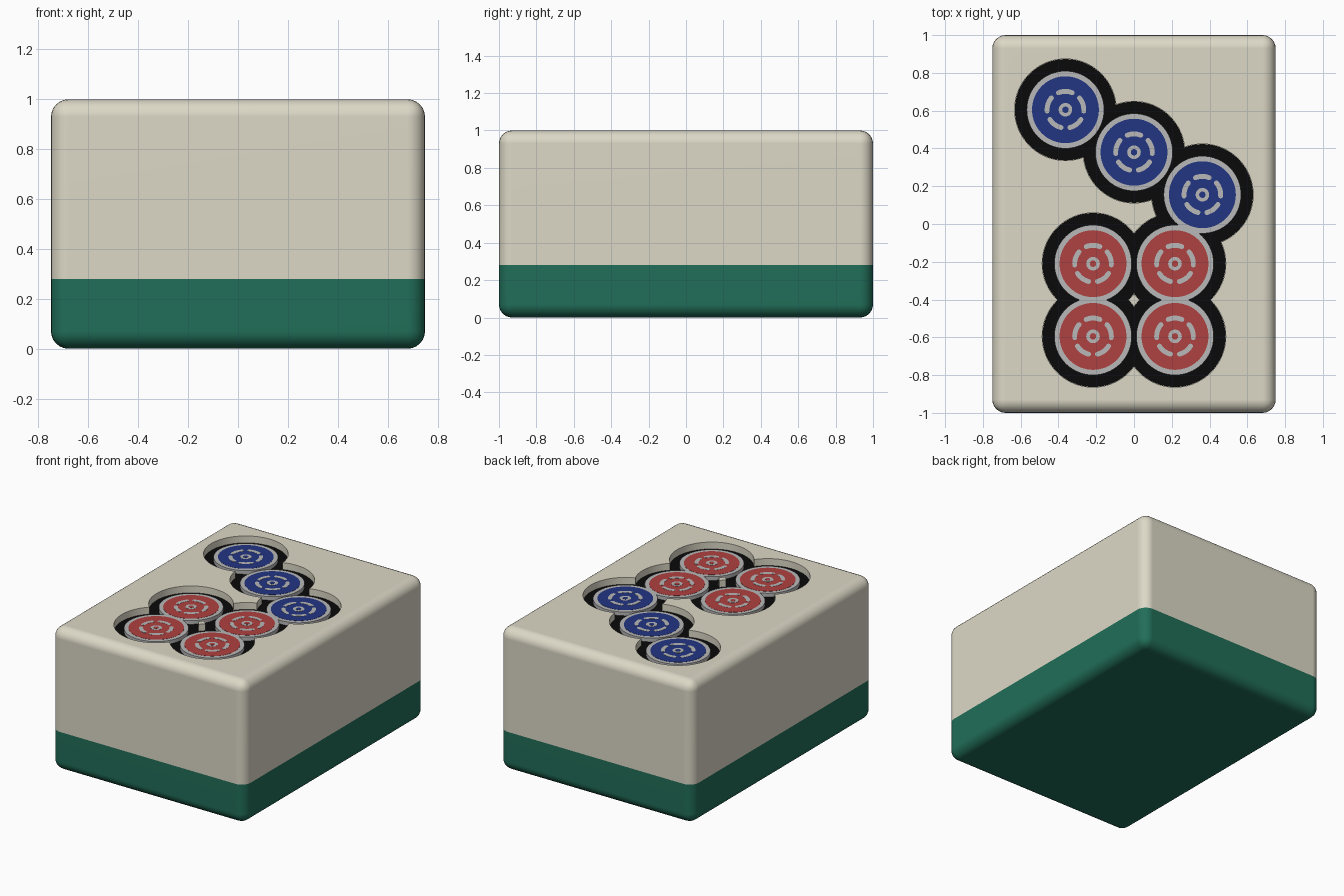
import bpy, bmesh, math

if "Cube" in bpy.data.objects:
    bpy.data.objects.remove(bpy.data.objects["Cube"])

FLOOR, INLAY, SPLIT = 0.95, 0.979, 0.28


def material(name, rgb):
    m = bpy.data.materials.new(name)
    m.diffuse_color = (*rgb, 1)
    m.use_nodes = True
    m.node_tree.nodes["Principled BSDF"].inputs["Base Color"].default_value = m.diffuse_color
    return m


ivory = material("ivory", (0.72, 0.69, 0.57))
green = material("green", (0.015, 0.155, 0.098))
black = material("black", (0.003, 0.003, 0.003))
grey = material("grey", (0.48, 0.48, 0.48))
blue = material("blue", (0.016, 0.037, 0.23))
red = material("red", (0.43, 0.052, 0.052))


def add_object(name, bm, mat):
    me = bpy.data.meshes.new(name)
    bmesh.ops.recalc_face_normals(bm, faces=bm.faces)
    bm.to_mesh(me)
    bm.free()
    ob = bpy.data.objects.new(name, me)
    bpy.context.collection.objects.link(ob)
    if mat:
        me.materials.append(mat)
    return ob


def smooth(ob):
    bpy.ops.object.select_all(action='DESELECT')
    ob.select_set(True)
    bpy.context.view_layer.objects.active = ob
    bpy.ops.object.shade_smooth_by_angle(angle=math.radians(35))


def prism(bm, points, z0, z1):
    face = bm.faces.new([bm.verts.new((x, y, z0)) for x, y in points])
    new = bmesh.ops.extrude_face_region(bm, geom=[face])["geom"]
    bmesh.ops.translate(bm, vec=(0, 0, z1 - z0),
                        verts=[v for v in new if isinstance(v, bmesh.types.BMVert)])


def arc(cx, cy, r, a0, a1, n):
    return [(cx + r * math.cos(a0 + (a1 - a0) * i / n),
             cy + r * math.sin(a0 + (a1 - a0) * i / n)) for i in range(n + 1)]


def disc(name, cx, cy, r, z0, z1, mat, n=64):
    bm = bmesh.new()
    prism(bm, arc(cx, cy, r, 0, 2 * math.pi, n)[:-1], z0, z1)
    ob = add_object(name, bm, mat)
    smooth(ob)
    return ob


def dash_outline(cx, cy, mid):
    # curved dash with rounded ends
    r, w, half = 0.097, 0.013, math.radians(22)
    a, b = mid - half, mid + half
    end = (cx + r * math.cos(b), cy + r * math.sin(b))
    start = (cx + r * math.cos(a), cy + r * math.sin(a))
    return (arc(cx, cy, r + w, a, b, 8) + arc(*end, w, b, b + math.pi, 6)[1:-1]
            + arc(cx, cy, r - w, b, a, 8) + arc(*start, w, a + math.pi, a + 2 * math.pi, 6)[1:-1])


# dot layout: a diagonal of three blue, a block of four red
dots = [(-0.363, 0.605, blue), (0, 0.38, blue), (0.362, 0.155, blue)]
dots += [(sx * 0.217, y, red) for y in (-0.21, -0.595) for sx in (-1, 1)]

# rounded block
bm = bmesh.new()
bmesh.ops.create_cube(bm, size=1)
bmesh.ops.scale(bm, vec=(1.5, 2, 1), verts=bm.verts)
bmesh.ops.translate(bm, vec=(0, 0, 0.5), verts=bm.verts)
bmesh.ops.bevel(bm, geom=bm.edges[:], offset=0.07, segments=6, profile=0.5, affect='EDGES')
block = add_object("tile_block", bm, None)

# round pockets carved into the top
cutters = []
for i, (x, y, _) in enumerate(dots):
    cutter = disc(f"pocket_cutter_{i}", x, y, 0.269, FLOOR, 1.1, None)
    cutter.hide_render = True
    cutters.append(cutter)
    mod = block.modifiers.new("pocket", 'BOOLEAN')
    mod.operation, mod.solver, mod.object = 'DIFFERENCE', 'EXACT', cutter
bpy.context.view_layer.update()
carved = bpy.data.meshes.new_from_object(
    block.evaluated_get(bpy.context.evaluated_depsgraph_get()))
for ob in cutters + [block]:
    bpy.data.objects.remove(ob)

# ivory upper layer and green lower layer
for name, mat, upper in (("ivory_body", ivory, True), ("green_base", green, False)):
    bm = bmesh.new()
    bm.from_mesh(carved)
    for f in bm.faces:
        f.material_index = 0
    bmesh.ops.bisect_plane(bm, geom=bm.verts[:] + bm.edges[:] + bm.faces[:],
                           plane_co=(0, 0, SPLIT), plane_no=(0, 0, 1),
                           clear_inner=upper, clear_outer=not upper)
    ob = add_object(name, bm, mat)
    smooth(ob)
    wn = ob.modifiers.new("weighted", 'WEIGHTED_NORMAL')
    wn.keep_sharp = True

# inlays inside each pocket
for i, (x, y, colour) in enumerate(dots):
    disc(f"pocket_floor_{i}", x, y, 0.268, FLOOR - 0.005, FLOOR + 0.002, black)
    disc(f"dot_rim_{i}", x, y, 0.205, FLOOR, INLAY - 0.001, grey)
    disc(f"dot_face_{i}", x, y, 0.177, FLOOR, INLAY, colour)
    disc(f"dot_eye_{i}", x, y, 0.036, FLOOR, INLAY + 0.001, grey, 32)
    disc(f"dot_pupil_{i}", x, y, 0.017, FLOOR, INLAY + 0.002, colour, 24)
    bm = bmesh.new()
    for k in range(5):
        prism(bm, dash_outline(x, y, math.pi / 2 + k * math.tau / 5), FLOOR, INLAY + 0.001)
    add_object(f"dot_dashes_{i}", bm, grey)
